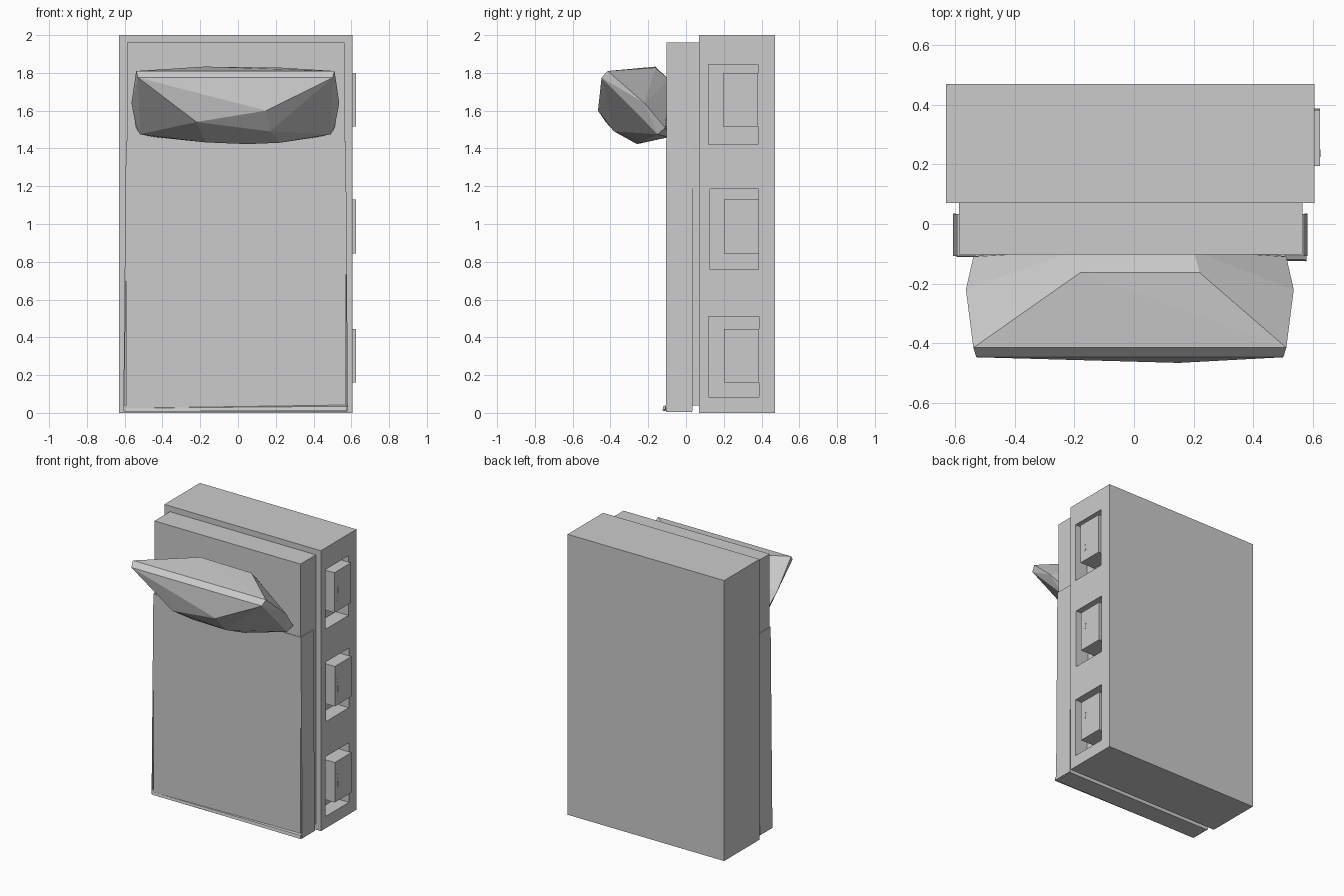
import bpy, bmesh
from mathutils import Vector

if "Cube" in bpy.data.objects:
    bpy.data.objects.remove(bpy.data.objects["Cube"])


def mesh_object(name, bm):
    bmesh.ops.recalc_face_normals(bm, faces=bm.faces)
    mesh = bpy.data.meshes.new(name)
    bm.to_mesh(mesh)
    bm.free()
    obj = bpy.data.objects.new(name, mesh)
    bpy.context.collection.objects.link(obj)
    return obj


def box(name, x, y, z):
    bm = bmesh.new()
    bmesh.ops.create_cube(bm, size=1)
    for v in bm.verts:
        v.co = Vector([r[0] if c < 0 else r[1] for c, r in zip(v.co, (x, y, z))])
    return mesh_object(name, bm)


def prism(name, outline, offset):
    """Flat polygon extruded along an offset."""
    bm = bmesh.new()
    face = bm.faces.new([bm.verts.new(p) for p in outline])
    ext = bmesh.ops.extrude_face_region(bm, geom=[face])
    moved = [g for g in ext["geom"] if isinstance(g, bmesh.types.BMVert)]
    bmesh.ops.translate(bm, verts=moved, vec=offset)
    bm.normal_update()
    return mesh_object(name, bm)


# Bed base with its three side recesses
base = box("bed_base", (-0.63, 0.605), (0.07, 0.47), (0, 2))
# recess y, recess z, drawer y, drawer z, keyhole points upwards
drawers = [((0.12, 0.38), (1.42, 1.845), (0.195, 0.381), (1.515, 1.80), True),
           ((0.127, 0.385), (0.76, 1.185), (0.2, 0.386), (0.845, 1.13), False),
           ((0.12, 0.386), (0.085, 0.51), (0.2, 0.387), (0.16, 0.445), False)]
for i, (ry, rz, dy, dz, up) in enumerate(drawers, 1):
    cutter = box("recess_cutter", (0.505, 0.7), ry, rz)
    cutter.hide_render = True
    mod = base.modifiers.new("recess", 'BOOLEAN')
    mod.object = cutter
    mod.operation = 'DIFFERENCE'
    mod.solver = 'EXACT'
    bpy.context.view_layer.objects.active = base
    bpy.ops.object.modifier_apply(modifier=mod.name)
    bpy.data.objects.remove(cutter)

    # Drawer block and keyhole plate
    box(f"drawer_{i}", (0.50, 0.624), dy, dz)
    cy, cz, s = 0.237, (dz[0] + dz[1]) / 2 - 0.02, (-1 if up else 1)
    if not up:
        cz = (dz[0] + dz[1]) / 2 + (-0.005 if i == 2 else 0)
    shape = [(-0.004, -0.05), (0.004, -0.05), (0.006, 0.01),
             (0.013, 0.03), (0.011, 0.05), (-0.011, 0.05), (-0.013, 0.03), (-0.006, 0.01)]
    prism(f"keyhole_{i}", [(0.622, cy + a, cz + s * b) for a, b in shape], (0.003, 0, 0))

# Mattress
box("mattress", (-0.587, 0.565), (-0.103, 0.07), (0.04, 1.96))

# Blanket: front sheet, two slanting side drops, foot fold
box("blanket_front", (-0.592, 0.57), (-0.107, -0.101), (0.02, 1.44))
for name, inner, outer in (("blanket_side_right", 0.565, 0.582),
                           ("blanket_side_left", -0.587, -0.607)):
    t = 0.006 if inner > 0 else -0.006
    prism(name, [(inner, -0.107, 1.44), (inner, 0.033, 1.44),
                 (outer - t, 0.035, 0.01), (outer - t, -0.107, 0.01)], (t, 0, 0))
prism("blanket_foot", [(-0.6, -0.107, 0.005), (-0.6, 0.033, 0.005),
                       (-0.6, 0.033, 0.04), (-0.6, -0.107, 0.04)], (1.176, 0, 0))
prism("blanket_fold", [(-0.595, -0.107, 0.025), (-0.595, -0.11, 0.01),
                       (0.578, -0.125, 0.012), (0.578, -0.12, 0.035)], (0, 0.015, 0.008))

# Pillow: faceted, tilted lens leaning on the mattress
ends = [(0.525, -0.415, 1.81), (0.515, -0.447, 1.775), (0.52, -0.31, 1.69),
        (0.55, -0.22, 1.64), (0.525, -0.11, 1.51), (0.505, -0.15, 1.475)]
middle = [(-0.18, -0.163, 1.833), (0.22, -0.163, 1.828), (0.15, -0.466, 1.60),
          (-0.22, -0.425, 1.54), (0.17, -0.38, 1.49), (-0.17, -0.27, 1.432),
          (0.05, -0.26, 1.423), (0.22, -0.24, 1.43),
          (-0.2, -0.09, 1.765), (0.2, -0.09, 1.765), (-0.44, -0.09, 1.46), (0.42, -0.09, 1.46)]
bm = bmesh.new()
for p in middle + [(s * x - 0.014, y, z) for s in (-1, 1) for x, y, z in ends]:
    bm.verts.new(p)
hull = bmesh.ops.convex_hull(bm, input=bm.verts)
loose = [v for v in bm.verts if not v.link_faces]
bmesh.ops.delete(bm, geom=loose, context='VERTS')
mesh_object("pillow", bm)
